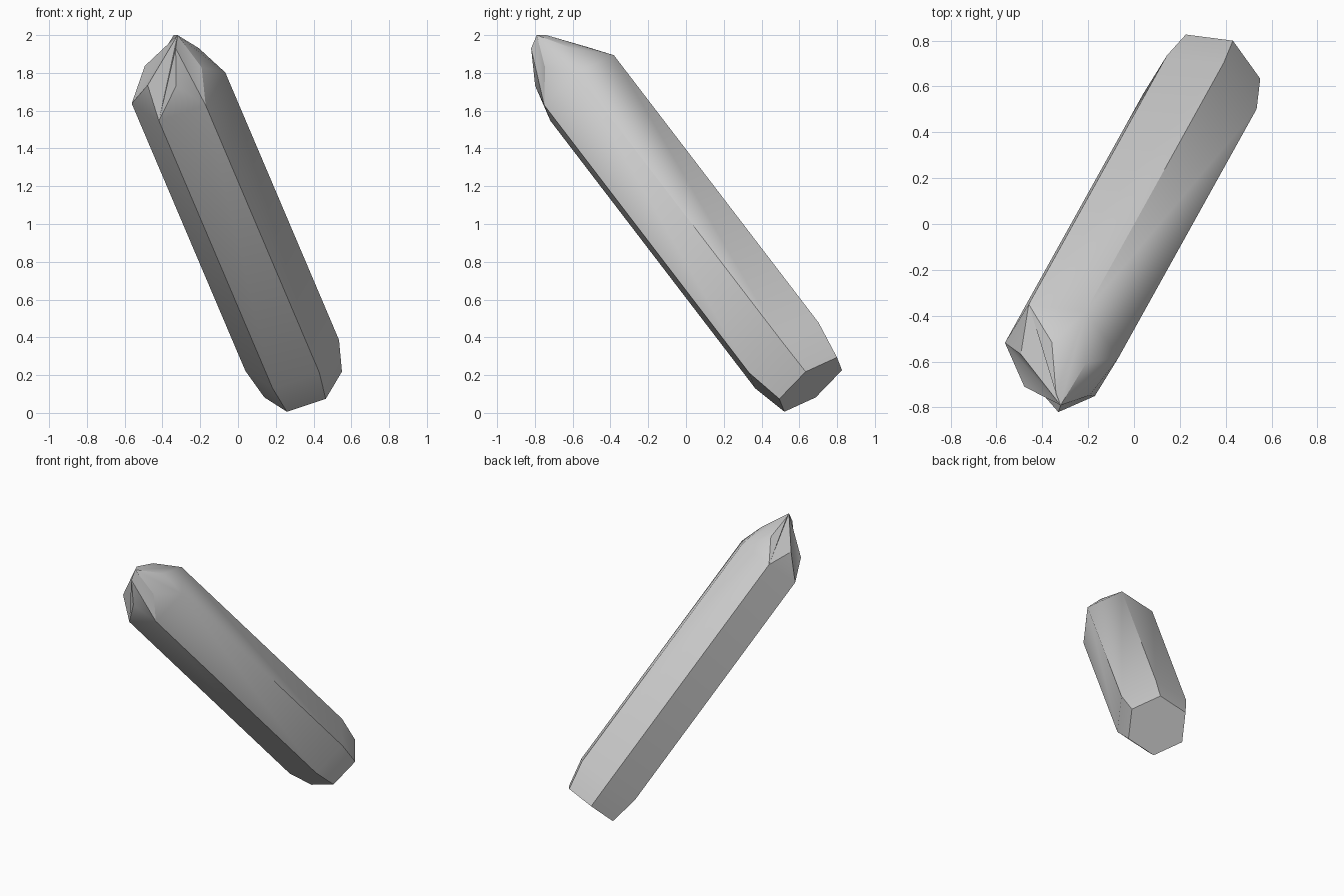
import bpy, bmesh, math
from mathutils import Vector

cube = bpy.data.objects.get("Cube")
if cube:
    bpy.data.objects.remove(cube)

# Leaning axis of the crystal and two directions across it
axis = Vector((-0.431, -0.767, 1)).normalized()
across = Vector((-0.105, -0.17, -0.17))
across = (across - axis * across.dot(axis)).normalized()
side = axis.cross(across)

bm = bmesh.new()


def hex_ring(centre, radius, turn=0):
    """Six vertices around the axis."""
    ring = []
    for i in range(6):
        a = math.radians(60 * i + turn)
        ring.append(bm.verts.new(Vector(centre) + radius * (across * math.cos(a) + side * math.sin(a))))
    return ring


# Flat base, shaft ends, and the smaller turned ring of the point
base = hex_ring((0.345, 0.66, 0.15), 0.218)
lower = hex_ring((0.287, 0.534, 0.304), 0.263)
upper = hex_ring((-0.315, -0.55, 1.72), 0.263)
point = hex_ring((-0.343, -0.657, 1.833), 0.175, 30)

# Off-centre tip with a small ridge through it
tip = bm.verts.new((-0.32, -0.79, 2.0))
front_ridge = bm.verts.new((-0.33, -0.82, 1.93))
back_ridge = bm.verts.new((-0.34, -0.74, 2.0))
ridge = {0: front_ridge, 3: back_ridge}

bm.faces.new(base)
for i in range(6):
    j = (i + 1) % 6
    # Shaft walls
    for a, b in ((base, lower), (lower, upper)):
        bm.faces.new((a[i], a[j], b[j], b[i]))
    # Facets of the point
    bm.faces.new((upper[i], upper[j], point[i]))
    path = [point[i], ridge.get(i), tip, ridge.get((i - 1) % 6), point[i - 1]]
    path = [v for v in path if v]
    for v, w in zip(path, path[1:]):
        bm.faces.new((upper[i], v, w))

bmesh.ops.recalc_face_normals(bm, faces=bm.faces)
mesh = bpy.data.meshes.new("crystal")
bm.to_mesh(mesh)
bm.free()

# Plain grey stone
mat = bpy.data.materials.new("grey stone")
mat.use_nodes = True
grey = (0.6, 0.6, 0.6, 1)
mat.diffuse_color = grey
mat.node_tree.nodes["Principled BSDF"].inputs["Base Color"].default_value = grey
mesh.materials.append(mat)

crystal = bpy.data.objects.new("crystal", mesh)
bpy.context.collection.objects.link(crystal)
bpy.ops.object.select_all(action='DESELECT')
crystal.select_set(True)
bpy.context.view_layer.objects.active = crystal
bpy.ops.object.shade_smooth_by_angle(angle=math.radians(30))
